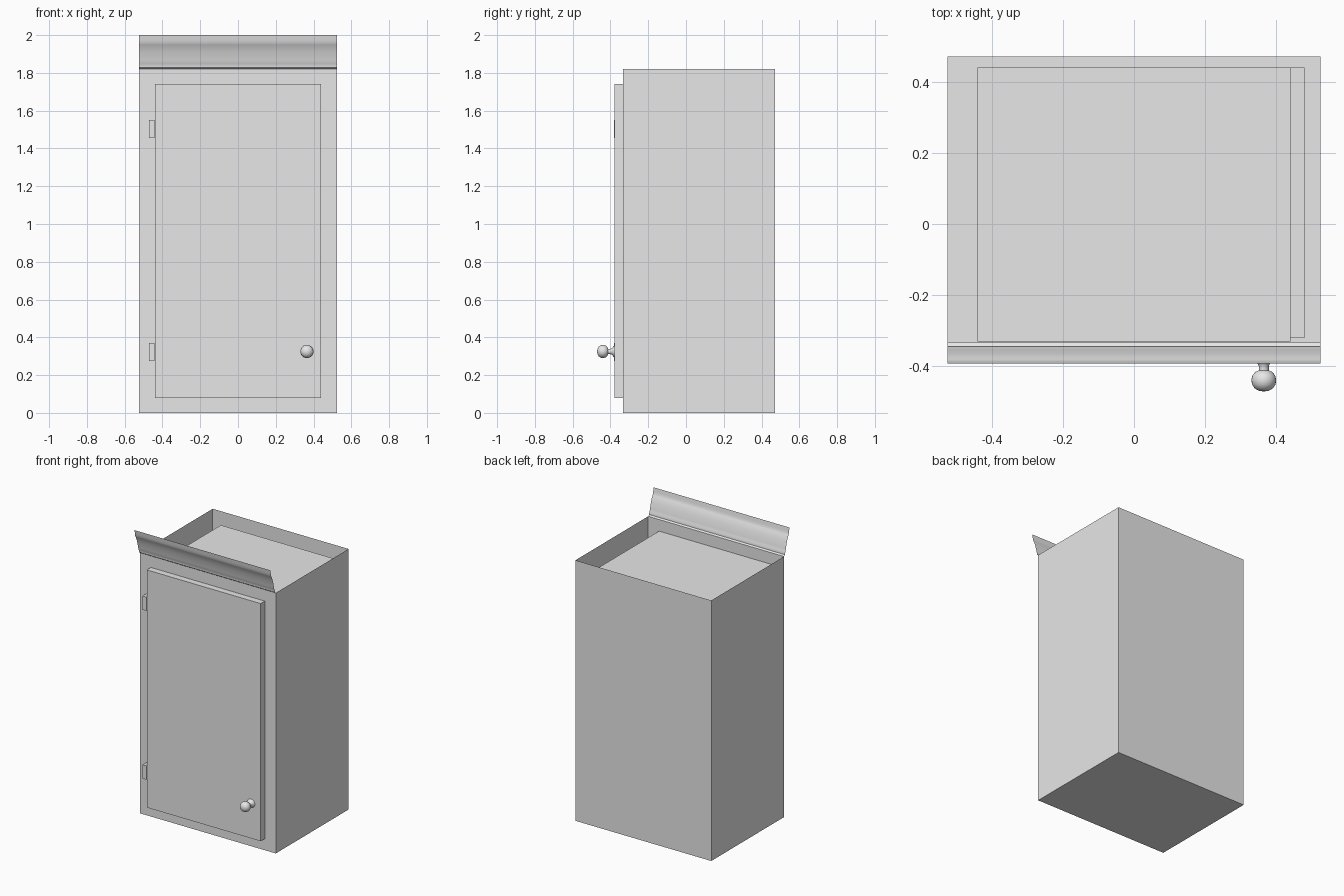
import bpy, bmesh
from math import radians
from mathutils import Matrix, Vector

cube = bpy.data.objects.get("Cube")
if cube:
    bpy.data.objects.remove(cube, do_unlink=True)

# One plain grey for the whole cabinet
grey = bpy.data.materials.new("plain_grey")
grey.use_nodes = True
color = (0.8, 0.8, 0.8, 1)
grey.diffuse_color = color
grey.node_tree.nodes["Principled BSDF"].inputs["Base Color"].default_value = color


def finish(name, bm, smooth=None):
    mesh = bpy.data.meshes.new(name)
    bm.to_mesh(mesh)
    bm.free()
    mesh.materials.append(grey)
    obj = bpy.data.objects.new(name, mesh)
    bpy.context.collection.objects.link(obj)
    if smooth:
        bpy.ops.object.select_all(action="DESELECT")
        obj.select_set(True)
        bpy.context.view_layer.objects.active = obj
        bpy.ops.object.shade_smooth_by_angle(angle=radians(smooth))
    return obj


def box(name, low, high, open_top=False):
    low, high = Vector(low), Vector(high)
    bm = bmesh.new()
    bmesh.ops.create_cube(bm, size=1)
    bmesh.ops.scale(bm, vec=high - low, verts=bm.verts)
    bmesh.ops.translate(bm, vec=(low + high) / 2, verts=bm.verts)
    if open_top:
        top = [f for f in bm.faces if f.normal.z > 0.9]
        bmesh.ops.delete(bm, geom=top, context="FACES_ONLY")
    return finish(name, bm)


HALF_W, FRONT, BACK, TOP = 0.525, -0.333, 0.471, 1.82
DOOR_X, DOOR_LOW, DOOR_HIGH, DOOR_Y = 0.44, 0.08, 1.74, -0.378

# Thin-walled carcass, open above, with the closed compartment inside
box("carcass", (-HALF_W, FRONT, 0), (HALF_W, BACK, TOP), open_top=True)
box("compartment", (-DOOR_X, FRONT + 0.002, DOOR_LOW), (DOOR_X, 0.44, DOOR_HIGH))
box("side_liner", (DOOR_X, -0.32, DOOR_LOW), (0.48, 0.44, 1.65))

# Door and its hinges
box("door", (-DOOR_X, DOOR_Y, DOOR_LOW), (DOOR_X, FRONT, DOOR_HIGH))
for name, z in (("lower_hinge", 0.323), ("upper_hinge", 1.502)):
    box(name, (-0.471, DOOR_Y - 0.002, z - 0.048), (-DOOR_X - 0.003, FRONT, z + 0.048))

# Turned knob: radius and distance from the door
knob_profile = [(0.03, 0), (0.028, 0.005), (0.018, 0.013), (0.014, 0.022),
                (0.014, 0.034), (0.024, 0.038), (0.032, 0.048), (0.035, 0.06),
                (0.033, 0.073), (0.026, 0.084), (0.014, 0.091), (0, 0.093)]
bm = bmesh.new()
verts = [bm.verts.new((r, -d, 0)) for r, d in knob_profile]
edges = [bm.edges.new(pair) for pair in zip(verts, verts[1:])]
bmesh.ops.spin(bm, geom=verts + edges, cent=(0, 0, 0), axis=(0, 1, 0),
               angle=radians(360), steps=24)
bmesh.ops.remove_doubles(bm, verts=bm.verts, dist=0.0001)
bmesh.ops.recalc_face_normals(bm, faces=bm.faces)
bmesh.ops.transform(bm, matrix=Matrix.Translation((0.365, DOOR_Y, 0.325)), verts=bm.verts)
finish("knob", bm, smooth=40)

# Crown moulding: a thin profiled sheet leaning out over the front
crown_profile = [(FRONT, TOP), (-0.344, 1.828), (-0.344, 1.84), (-0.349, 1.85),
                 (-0.352, 1.865), (-0.357, 1.885), (-0.364, 1.91), (-0.373, 1.935),
                 (-0.381, 1.95), (-0.385, 1.958), (-0.388, 1.975), (-0.392, 2.0)]
bm = bmesh.new()
rows = [[bm.verts.new((x, y, z)) for x in (-HALF_W, HALF_W)] for y, z in crown_profile]
for (a, b), (c, d) in zip(rows, rows[1:]):
    bm.faces.new((a, c, d, b))
finish("crown_moulding", bm, smooth=35)
